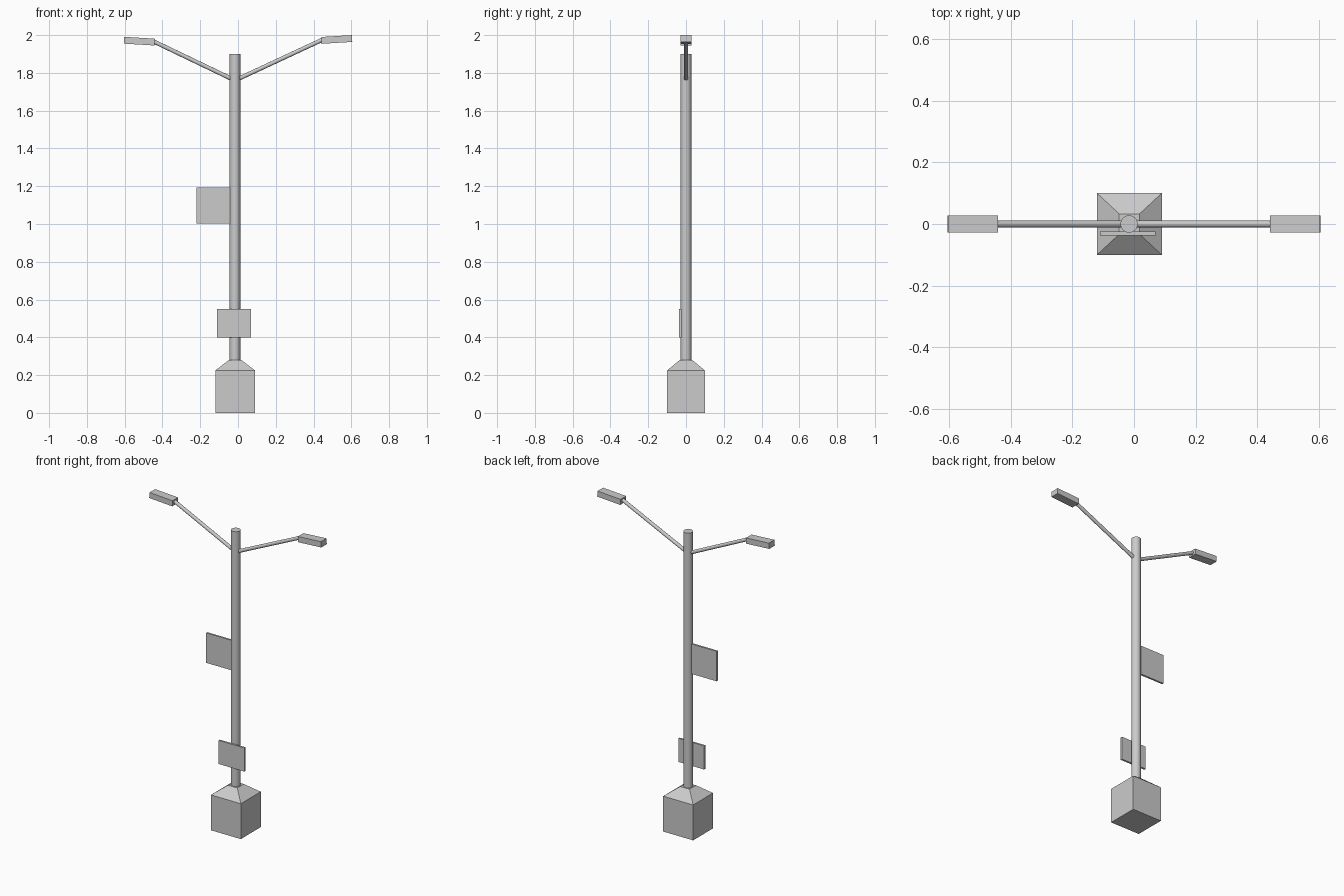
import bpy, bmesh, math
from mathutils import Vector, Matrix

if "Cube" in bpy.data.objects:
    bpy.data.objects.remove(bpy.data.objects["Cube"])

PX = -0.016  # pole axis


def finish(name, bm):
    bmesh.ops.recalc_face_normals(bm, faces=bm.faces)
    mesh = bpy.data.meshes.new(name)
    bm.to_mesh(mesh)
    bm.free()
    ob = bpy.data.objects.new(name, mesh)
    bpy.context.collection.objects.link(ob)
    return ob


def box(name, centre, size, tilt=0):
    bm = bmesh.new()
    bmesh.ops.create_cube(bm, size=1)
    m = Matrix.Translation(centre) @ Matrix.Rotation(tilt, 4, 'Y') @ Matrix.Diagonal((*size, 1))
    bmesh.ops.transform(bm, matrix=m, verts=bm.verts)
    return finish(name, bm)


def rod(name, a, b, radius, sides):
    a, b = Vector(a), Vector(b)
    bm = bmesh.new()
    bmesh.ops.create_cone(bm, cap_ends=True, segments=sides, radius1=radius,
                          radius2=radius, depth=(b - a).length)
    rot = (b - a).to_track_quat('Z', 'Y').to_matrix().to_4x4()
    bmesh.ops.transform(bm, matrix=Matrix.Translation((a + b) / 2) @ rot, verts=bm.verts)
    for f in bm.faces:
        f.smooth = len(f.verts) == 4
    for e in bm.edges:
        e.smooth = all(f.smooth for f in e.link_faces)
    return finish(name, bm)


# Square base with a sloped cap: stacked rectangles bridged together
bm = bmesh.new()
rings = []
for z, hx, hy in [(0, .105, .1), (.225, .105, .1), (.28, .033, .033)]:
    rings.append([bm.verts.new((-.015 + sx * hx, sy * hy, z))
                  for sx, sy in [(-1, -1), (1, -1), (1, 1), (-1, 1)]])
for lo, hi in zip(rings, rings[1:]):
    for i in range(4):
        j = (i + 1) % 4
        bm.faces.new((lo[i], lo[j], hi[j], hi[i]))
bm.faces.new(rings[0][::-1])
bm.faces.new(rings[-1])
finish("base", bm)

# Pole
rod("pole", (PX, 0, .27), (PX, 0, 1.9), .028, 32)

# Arms and lamp heads, outer ends tipped slightly upward
for side, s, z in [("left", -1, 1.968), ("right", 1, 1.977)]:
    rod(side + "_arm", (PX, 0, 1.76), (s * .45, 0, z), .011, 16)
    box(side + "_lamp_head", (s * .523, 0, z), (.162, .056, .036), -s * math.radians(3.5))

# Sign panels
box("lower_sign", (-.02, -.031, .475), (.18, .012, .15))
box("upper_sign", (-.127, 0, 1.097), (.186, .012, .19))
